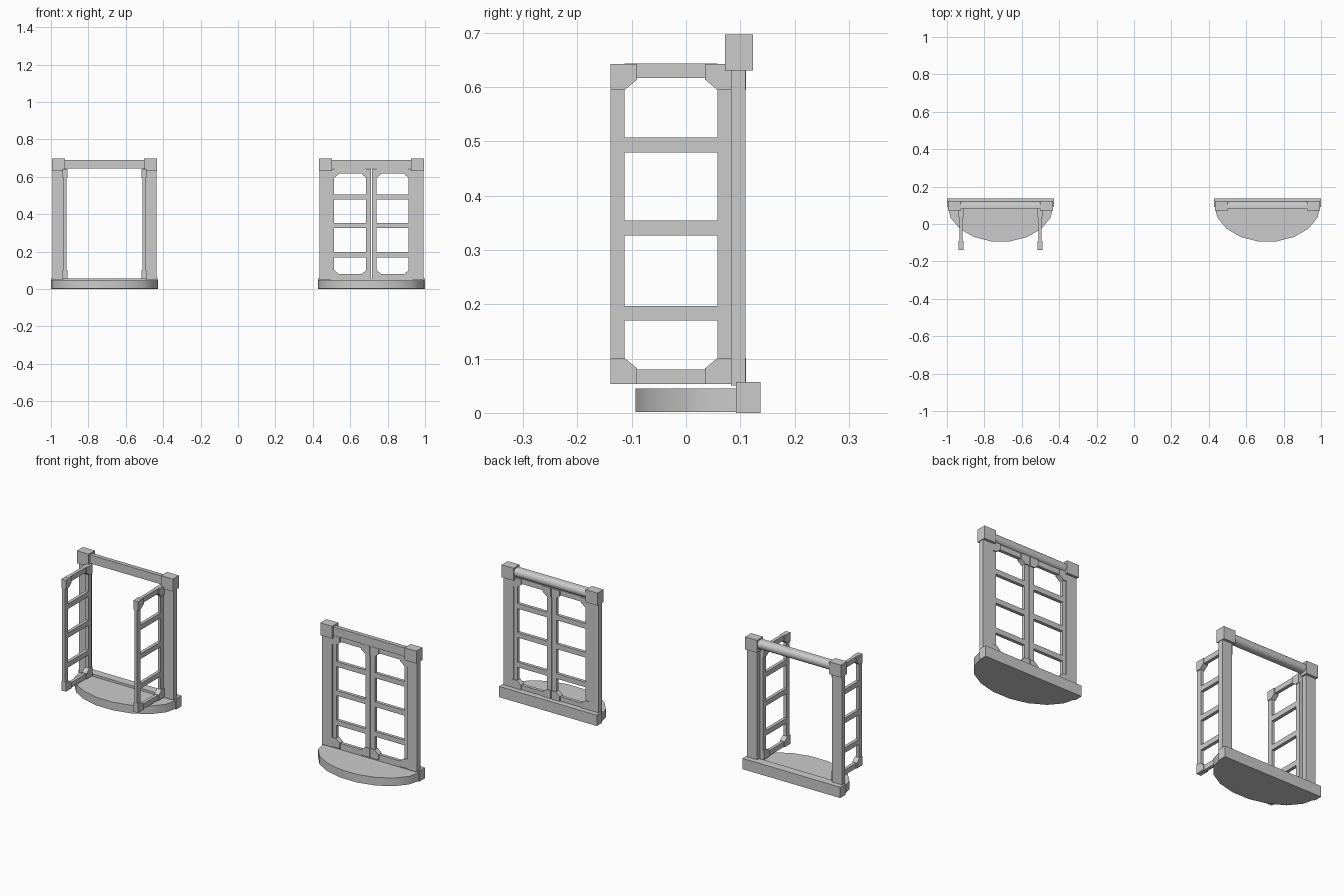
import bpy, bmesh, math
from mathutils import Matrix, Vector

if "Cube" in bpy.data.objects:
    bpy.data.objects.remove(bpy.data.objects["Cube"], do_unlink=True)

stone = bpy.data.materials.new("plain grey")
stone.use_nodes = True
GREY = (0.6, 0.6, 0.6, 1)
stone.diffuse_color = GREY
stone.node_tree.nodes["Principled BSDF"].inputs["Base Color"].default_value = GREY


def finish(bm, name, matrix):
    bmesh.ops.transform(bm, matrix=matrix, verts=bm.verts)
    bmesh.ops.recalc_face_normals(bm, faces=bm.faces)
    mesh = bpy.data.meshes.new(name)
    bm.to_mesh(mesh)
    bm.free()
    mesh.materials.append(stone)
    obj = bpy.data.objects.new(name, mesh)
    bpy.context.collection.objects.link(obj)
    return obj


def add_box(bm, low, high):
    low, high = Vector(low), Vector(high)
    m = Matrix.Translation((low + high) / 2) @ Matrix.Diagonal((*(high - low), 1))
    bmesh.ops.create_cube(bm, size=1, matrix=m)


def add_prism(bm, points, offset):
    face = bm.faces.new([bm.verts.new(p) for p in points])
    grown = bmesh.ops.extrude_face_region(bm, geom=[face], use_keep_orig=True)
    bmesh.ops.translate(bm, vec=offset,
                        verts=[v for v in grown["geom"] if isinstance(v, bmesh.types.BMVert)])


def box(name, low, high, matrix):
    bm = bmesh.new()
    add_box(bm, low, high)
    return finish(bm, name, matrix)


def smooth(obj):
    bpy.ops.object.select_all(action='DESELECT')
    obj.select_set(True)
    bpy.context.view_layer.objects.active = obj
    bpy.ops.object.shade_smooth_by_angle(angle=math.radians(35))


# Casement leaf: outer edge at x = 0, front at y = 0
LEAF_W, LEAF_H, BAR, THICK = 0.223, 0.59, 0.026, 0.027
INSET = 0.005


def leaf(name, matrix):
    bm = bmesh.new()
    y0, y1 = INSET, THICK - INSET
    for x in (0, LEAF_W - BAR):
        add_box(bm, (x, y0, 0.01), (x + BAR, y1, LEAF_H - 0.01))
    for z in (0, 0.117, 0.274, 0.427, LEAF_H - BAR):
        add_box(bm, (BAR, y0, z), (LEAF_W - BAR, y1, z + BAR + 0.001))
    # Thicker chamfered corner plates
    corner = [(0, 0), (0.049, 0), (0.049, BAR + 0.003), (BAR, 0.048), (0, 0.048)]
    for fx in (False, True):
        for fz in (False, True):
            pts = [(LEAF_W - x if fx else x, 0, LEAF_H - z if fz else z) for x, z in corner]
            add_prism(bm, pts, (0, THICK, 0))
    return finish(bm, name, matrix)


def window(label, cx, is_open):
    at = Matrix.Translation((cx, 0, 0))

    # Sill: back bar and half-round shelf
    box(label + "_sill_bar", (-0.2865, 0.092, 0), (0.2865, 0.137, 0.057), at)
    bm = bmesh.new()
    arc = [math.pi * i / 9 for i in range(10)]
    add_prism(bm, [(0.284 * math.cos(a), 0.1 - 0.196 * math.sin(a), 0.002) for a in arc],
              (0, 0, 0.043))
    smooth(finish(bm, label + "_sill_shelf", at))

    # Header with rounded back
    bm = bmesh.new()
    profile = [(0.082, 0.645), (0.082, 0.69)]
    for i in range(9):
        a = math.pi * (0.5 - i / 8)
        profile.append((0.1 + 0.019 * math.cos(a), 0.6675 + 0.0225 * math.sin(a)))
    add_prism(bm, [(-0.215, y, z) for y, z in profile], (0.43, 0, 0))
    smooth(finish(bm, label + "_header", at))

    # Jambs, corner blocks and leaves on both sides
    for side, s in (("right", -1), ("left", 1)):
        m = at @ Matrix.Diagonal((s, 1, 1, 1))
        box(f"{label}_{side}_jamb", (0.22, 0.083, 0.05), (0.278, 0.11, 0.64), m)
        box(f"{label}_{side}_corner_block", (0.212, 0.072, 0.631), (0.281, 0.123, 0.697), m)
        hinge = Matrix.Translation((0.225, 0.084, 0.053))
        turn = Matrix.Rotation(math.radians(90 if is_open else 180), 4, 'Z')
        mirror = Matrix.Diagonal((1, -1, 1, 1))
        pose = turn.inverted() if is_open else turn
        leaf(f"{label}_{side}_casement", m @ hinge @ pose @ mirror)


window("open_window", -0.7135, True)
window("closed_window", 0.7135, False)
